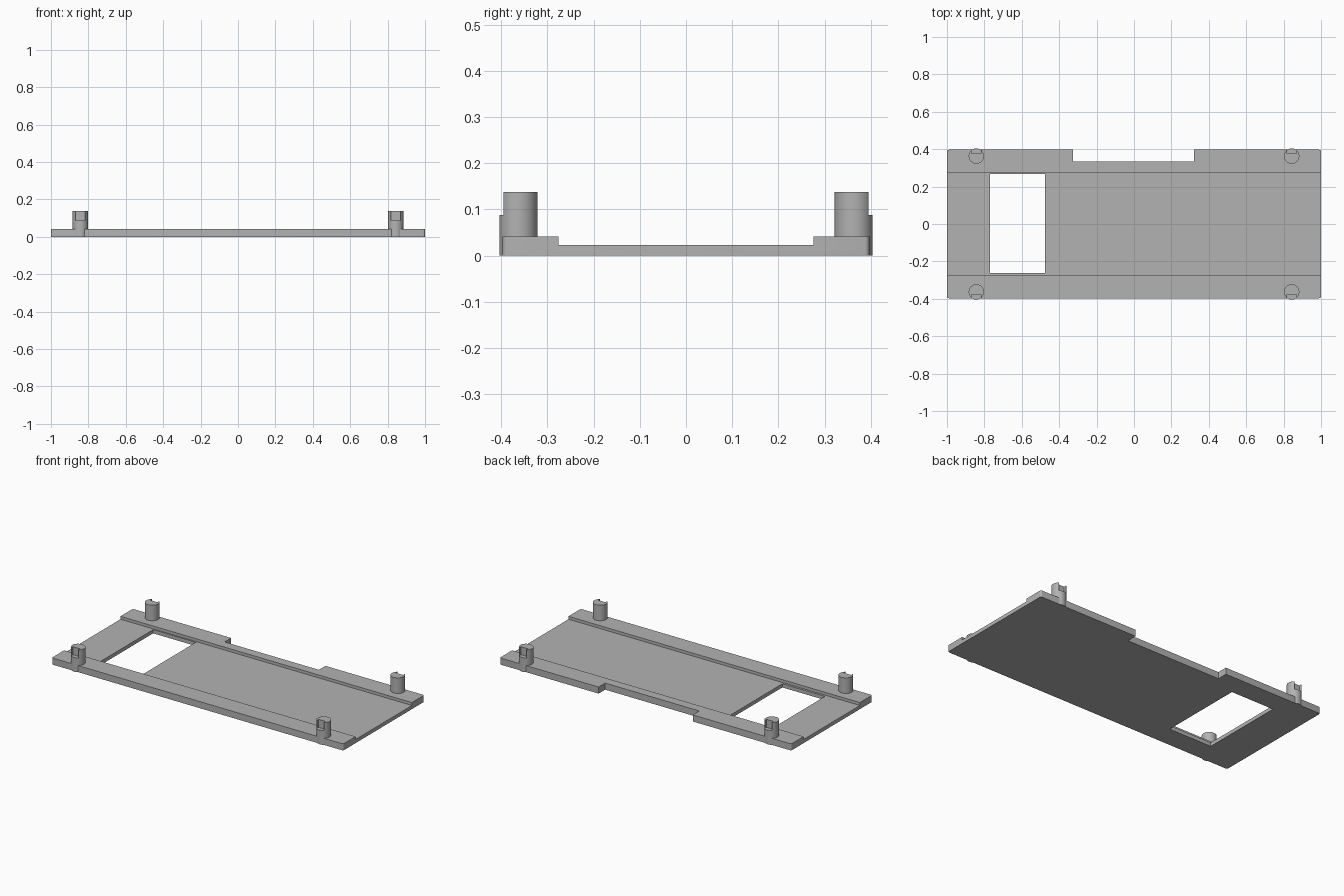
import bpy
import bmesh
from mathutils import Matrix, Vector

default = bpy.data.objects.get("Cube")
if default:
    bpy.data.objects.remove(default, do_unlink=True)

# Single grey plastic
grey = bpy.data.materials.new("grey_plastic")
grey.use_nodes = True
colour = (0.45, 0.45, 0.45, 1)
grey.diffuse_color = colour
grey.node_tree.nodes["Principled BSDF"].inputs["Base Color"].default_value = colour


def make_object(name, bm):
    mesh = bpy.data.meshes.new(name)
    bm.to_mesh(mesh)
    bm.free()
    mesh.materials.append(grey)
    obj = bpy.data.objects.new(name, mesh)
    bpy.context.collection.objects.link(obj)
    return obj


def box(name, low, high, corner=0):
    low, high = Vector(low), Vector(high)
    bm = bmesh.new()
    bmesh.ops.create_cube(bm, size=1, matrix=Matrix.Translation((low + high) / 2)
                          @ Matrix.Diagonal((high - low).to_4d()))
    if corner:
        upright = [e for e in bm.edges
                   if abs(e.verts[0].co.z - e.verts[1].co.z) > 0.001]
        bmesh.ops.bevel(bm, geom=upright, offset=corner, segments=4,
                        profile=0.5, affect='EDGES')
    return make_object(name, bm)


def activate(obj):
    bpy.ops.object.select_all(action='DESELECT')
    obj.select_set(True)
    bpy.context.view_layer.objects.active = obj


def cut(obj, low, high):
    cutter = box("cutter", low, high)
    cutter.hide_render = True
    mod = obj.modifiers.new("cut", 'BOOLEAN')
    mod.operation, mod.solver, mod.object = 'DIFFERENCE', 'EXACT', cutter
    activate(obj)
    bpy.ops.object.modifier_apply(modifier=mod.name)
    bpy.data.objects.remove(cutter, do_unlink=True)


def smooth(obj):
    activate(obj)
    bpy.ops.object.shade_smooth_by_angle(angle=0.6)


# Plate: rounded slab with a long channel between two rails, a window and a rear notch
WIDTH, DEPTH, RAIL_TOP, FLOOR_TOP, CHANNEL = 1.0, 0.397, 0.041, 0.023, 0.276
plate = box("base_plate", (-WIDTH, -DEPTH, 0), (WIDTH, DEPTH, RAIL_TOP), corner=0.01)
cut(plate, (-2, -CHANNEL, FLOOR_TOP), (2, CHANNEL, 1))
cut(plate, (-0.77, -0.263, -1), (-0.477, 0.268, 1))
cut(plate, (-0.325, 0.333, -1), (0.322, 1, 1))
smooth(plate)

# Corner pegs, each with an open slot high on its outer side
PEG_X, PEG_Y, RADIUS, HEIGHT, SLOT_Z = 0.843, 0.363, 0.041, 0.138, 0.088
for side, sx in (("right", -1), ("left", 1)):
    for end, sy in (("front", -1), ("back", 1)):
        bm = bmesh.new()
        bmesh.ops.create_cone(bm, cap_ends=True, segments=48, radius1=RADIUS,
                              radius2=RADIUS, depth=HEIGHT,
                              matrix=Matrix.Translation((sx * PEG_X, sy * PEG_Y, HEIGHT / 2)))
        peg = make_object(f"{end}_{side}_peg", bm)
        ys = sorted((sy * (PEG_Y + 0.015), sy * 0.5))
        cut(peg, (sx * PEG_X - 0.025, ys[0], SLOT_Z), (sx * PEG_X + 0.025, ys[1], 1))
        smooth(peg)
